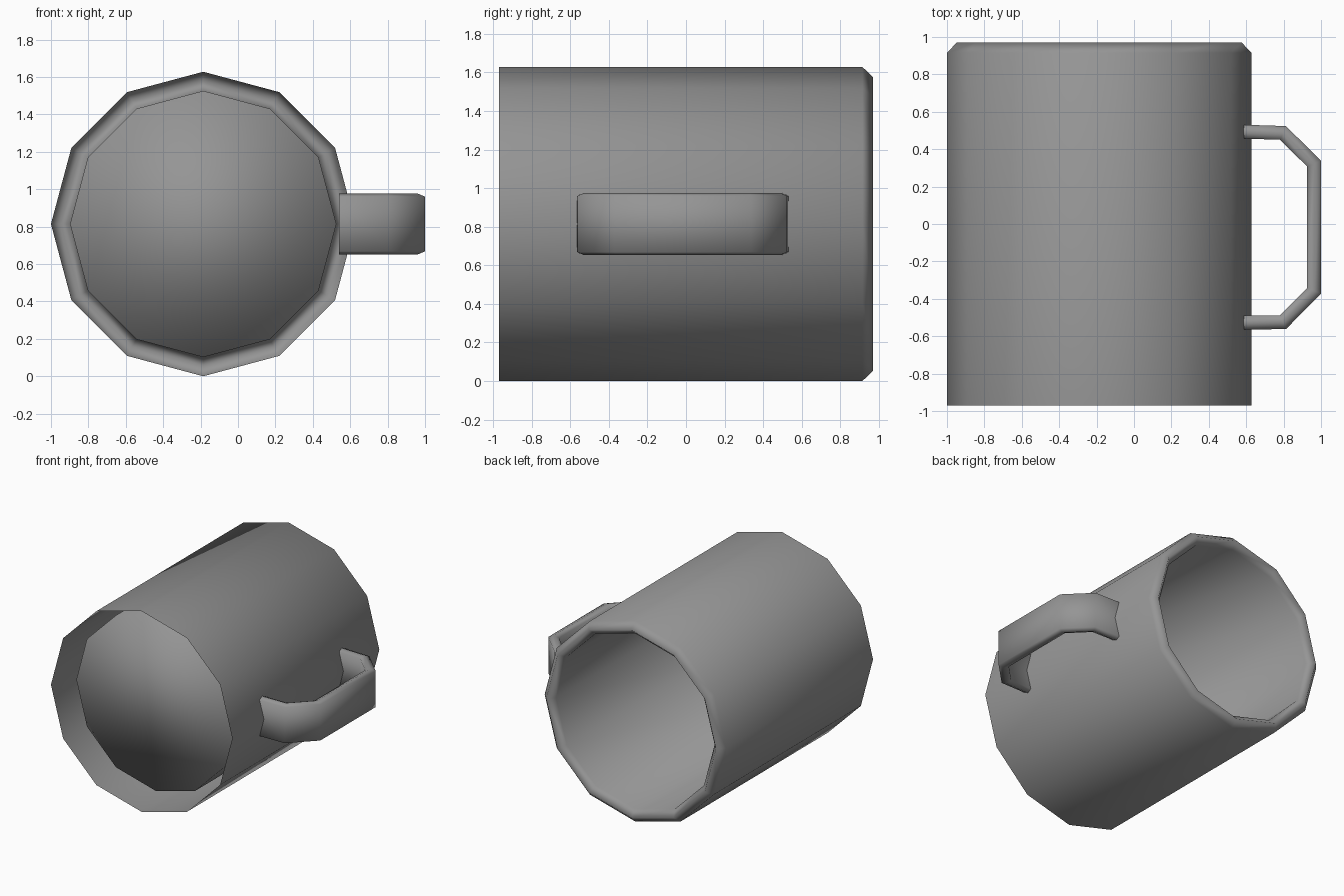
import bpy, bmesh, math
from mathutils import Vector

if "Cube" in bpy.data.objects:
    bpy.data.objects.remove(bpy.data.objects["Cube"])

SIDES = 12
RADIUS = 0.814
CENTRE = Vector((-0.186, 0, RADIUS))

grey = bpy.data.materials.new("plain grey")
grey.use_nodes = True
colour = (0.3, 0.3, 0.3, 1)
grey.diffuse_color = colour
grey.node_tree.nodes["Principled BSDF"].inputs["Base Color"].default_value = colour


def bridge(bm, a, b):
    """Join two closed rings of vertices with quads."""
    n = len(a)
    for i in range(n):
        j = (i + 1) % n
        bm.faces.new((a[i], a[j], b[j], b[i]))


def finish(bm, name):
    """Turn the bmesh into a smooth shaded object."""
    mesh = bpy.data.meshes.new(name)
    bm.to_mesh(mesh)
    bm.free()
    mesh.materials.append(grey)
    mesh.shade_smooth()
    obj = bpy.data.objects.new(name, mesh)
    bpy.context.collection.objects.link(obj)
    return obj


# Mug body: outer wall, peaked rim, inner wall and recessed floor (radius, y)
profile = [(RADIUS, -0.97), (RADIUS, 0.915), (0.762, 0.97), (0.712, 0.915), (0.712, -0.79)]
bm = bmesh.new()
rings = []
for r, y in profile:
    ring = []
    for i in range(SIDES):
        a = math.tau * i / SIDES
        ring.append(bm.verts.new(CENTRE + Vector((r * math.cos(a), y, r * math.sin(a)))))
    rings.append(ring)
for a, b in zip(rings, rings[1:]):
    bridge(bm, b, a)
bm.faces.new(rings[-1])
# the winding must face out of the outer wall and into the cup
bm.normal_update()
outer = bm.faces[0] if not hasattr(bm.faces, "ensure_lookup_table") else (bm.faces.ensure_lookup_table() or bm.faces[0])
flip = outer.normal.dot(outer.calc_center_median() - CENTRE) < 0
bmesh.ops.recalc_face_normals(bm, faces=bm.faces[:])
bm.normal_update()
if outer.normal.dot(outer.calc_center_median() - CENTRE) < 0:
    bmesh.ops.reverse_faces(bm, faces=bm.faces[:])
finish(bm, "mug_body")

# Handle: flat six-sided strap swept along a bent path, mitred at each bend
path = [Vector(p) for p in ((0.54, 0.495), (0.797, 0.487), (0.963, 0.322),
                            (0.963, -0.357), (0.797, -0.525), (0.54, -0.528))]
section = [(-0.037, -0.146), (0.037, -0.146), (0, -0.162)]
section = [(0.037, -0.146), (0.037, 0.146), (0, 0.162), (-0.037, 0.146), (-0.037, -0.146), (0, -0.162)]
bm = bmesh.new()
rings = []
for i, p in enumerate(path):
    before = (p - path[i - 1]).normalized() if i else (path[1] - p).normalized()
    after = (path[i + 1] - p).normalized() if i < len(path) - 1 else before
    tangent = (before + after).normalized()
    side = Vector((-tangent.y, tangent.x)) / tangent.dot(before)
    rings.append([bm.verts.new((p.x + side.x * t, p.y + side.y * t, CENTRE.z + h))
                  for t, h in section])
for a, b in zip(rings, rings[1:]):
    bridge(bm, a, b)
bmesh.ops.recalc_face_normals(bm, faces=bm.faces[:])
finish(bm, "handle")
